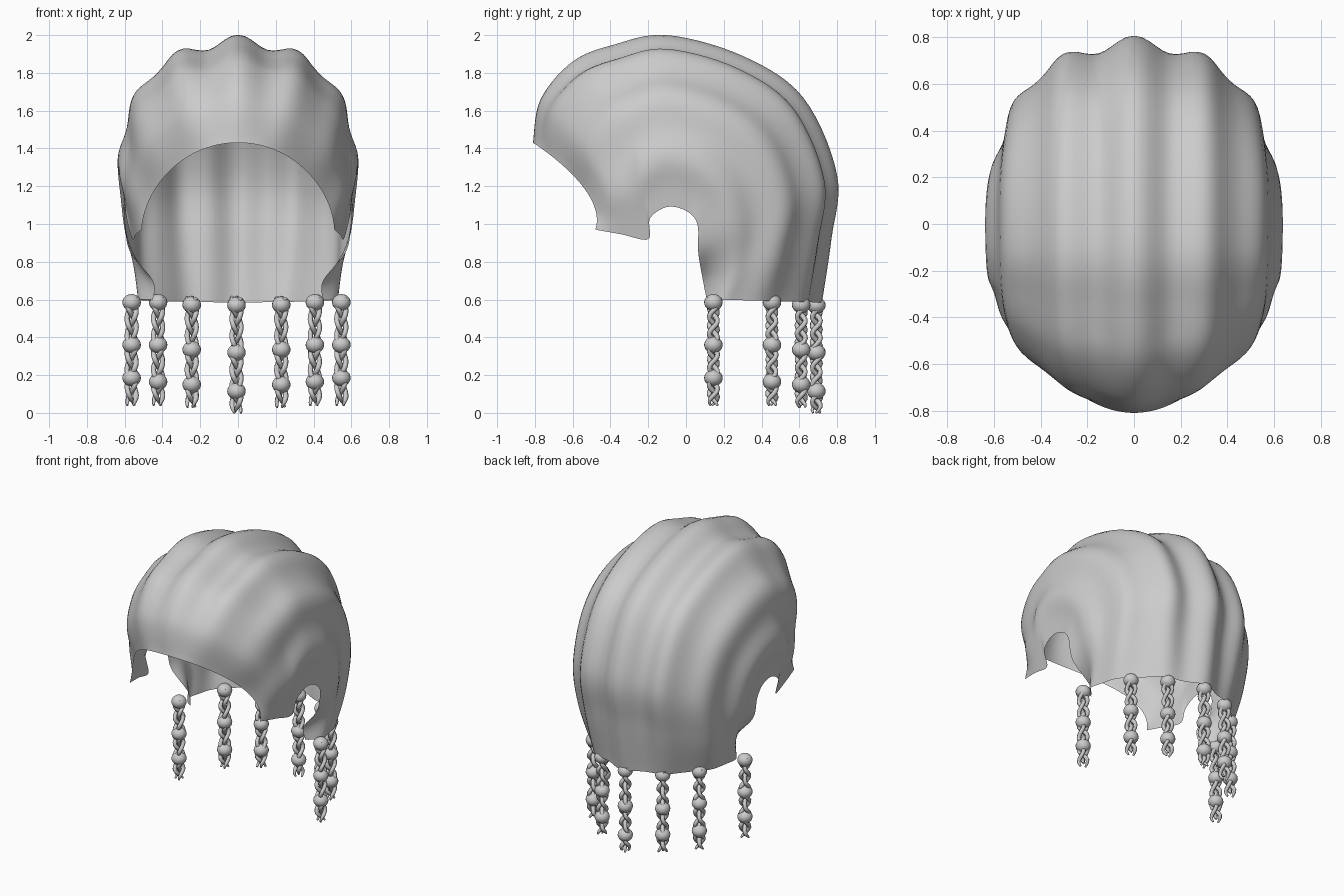
import bpy, bmesh, math
from mathutils import Vector

if "Cube" in bpy.data.objects:
    bpy.data.objects.remove(bpy.data.objects["Cube"])

# Cap cross-sections, front hairline to nape. Each runs from the crown line to the side edge:
# crown y, z | crown handle x | side handle x, y, z | edge x, y, z
ROWS = [
    (-.81, 1.43, .30, .50, -.41, 1.18, .51, -.48, .97),
    (-.77, 1.66, .37, .65, -.42, 1.35, .54, -.34, .945),
    (-.60, 1.86, .41, .72, -.36, 1.50, .56, -.20, .92),
    (-.38, 1.95, .42, .74, -.25, 1.56, .59, -.19, 1.03),
    (-.10, 2.00, .42, .75, -.1, 1.62, .60, -.10, 1.09),
    (.30, 1.89, .42, .75, .15, 1.55, .60, .00, 1.07),
    (.62, 1.67, .42, .71, .34, 1.36, .60, .06, 1.0),
    (.80, 1.26, .41, .69, .44, 1.10, .57, .065, .85),
    (.77, .92, .37, .75, .36, .80, .45, .09, .70),
    (.72, .585, .34, .70, .22, .60, .45, .11, .60),
]
STEPS, SIDE = 7, 36


def row_at(u):
    """Smooth interpolation between the cross-sections."""
    i = min(int(u), len(ROWS) - 2)
    t = u - i
    a, b, c, d = (ROWS[max(0, min(len(ROWS) - 1, i + k))] for k in (-1, 0, 1, 2))
    return [.5 * (2 * q + (r - p) * t + (2 * p - 5 * q + 4 * r - s) * t * t
                  + (3 * q - p - 3 * r + s) * t ** 3) for p, q, r, s in zip(a, b, c, d)]


def cap_point(u, s):
    py, pz, hx, *rest = row_at(u)
    p, h = Vector((0, py, pz)), Vector((hx, py, pz))
    c, e = Vector(rest[:3]), Vector(rest[3:])
    t = abs(s)
    v = p * (1 - t) ** 3 + h * 3 * t * (1 - t) ** 2 + c * 3 * t * t * (1 - t) + e * t ** 3
    # cornrow ridges fade out at the hairline and the side edge, and are softer at the sides
    amp = .03 * min(1, u / 2.5) * min(1, (1 - t) / .12) * (1 - .5 * max(0, u - 7) / 2)
    amp *= 1 - .5 * min(1, max(0, (t - .2) / .2))
    out = (v - Vector((0, -.05, min(v.z, 1.2)))).normalized()
    v -= out * amp * (1 - math.cos(math.tau * t / .28))
    if s < 0:
        v.x = -v.x
    return v


# Hair cap: one open sheet
bm = bmesh.new()
n = (len(ROWS) - 1) * STEPS
grid = [[bm.verts.new(cap_point(i / STEPS, j / SIDE)) for j in range(-SIDE, SIDE + 1)]
        for i in range(n + 1)]
for r0, r1 in zip(grid, grid[1:]):
    for j in range(2 * SIDE):
        bm.faces.new((r0[j], r0[j + 1], r1[j + 1], r1[j])).smooth = True
me = bpy.data.meshes.new("hair_cap")
bm.to_mesh(me)
bm.free()
bpy.context.collection.objects.link(bpy.data.objects.new("hair_cap", me))


def braid(name, x, y, bottom):
    """Three plaited strands hanging from the nape."""
    cu = bpy.data.curves.new(name, 'CURVE')
    cu.dimensions = '3D'
    cu.bevel_depth = .014
    cu.bevel_resolution = 1
    cu.use_fill_caps = True
    count = 40
    for k in range(3):
        sp = cu.splines.new('POLY')
        sp.points.add(count)
        for i, pt in enumerate(sp.points):
            f = i / count
            z = .61 + (bottom - .61) * f
            a = math.tau * ((.61 - z) / .27 + k / 3)
            pt.co = (x + .024 * math.sin(a), y + .022 * math.sin(2 * a), z, 1)
            pt.radius = 1 if f < .93 else 1 - (f - .93) * 8
    ob = bpy.data.objects.new(name, cu)
    bpy.context.collection.objects.link(ob)
    bpy.ops.object.select_all(action='DESELECT')
    ob.select_set(True)
    bpy.context.view_layer.objects.active = ob
    bpy.ops.object.convert(target='MESH')
    bpy.ops.object.shade_smooth()


def bead(name, x, y, z):
    bpy.ops.mesh.primitive_uv_sphere_add(segments=20, ring_count=12, radius=.049, location=(x, y, z))
    ob = bpy.context.object
    ob.name = name
    ob.scale.z = .9
    bpy.ops.object.shade_smooth()


# Braids and beads: x, y, tip height, bead heights
STRANDS = [(.555, .145, .04, (.585, .36, .185)), (.415, .455, .04, (.585, .36, .165)),
           (.237, .61, .03, (.572, .335, .15)), (0, .69, .0, (.57, .32, .115))]
for k, (x, y, low, heights) in enumerate(STRANDS):
    for side in ((1, -1) if x else (1,)):
        tag = f"{k}_{'right' if side > 0 else 'left'}"
        cx = side * x - .008
        braid("braid_" + tag, cx, y, low)
        for m, z in enumerate(heights):
            bead(f"bead_{tag}_{m}", cx, y, z)
